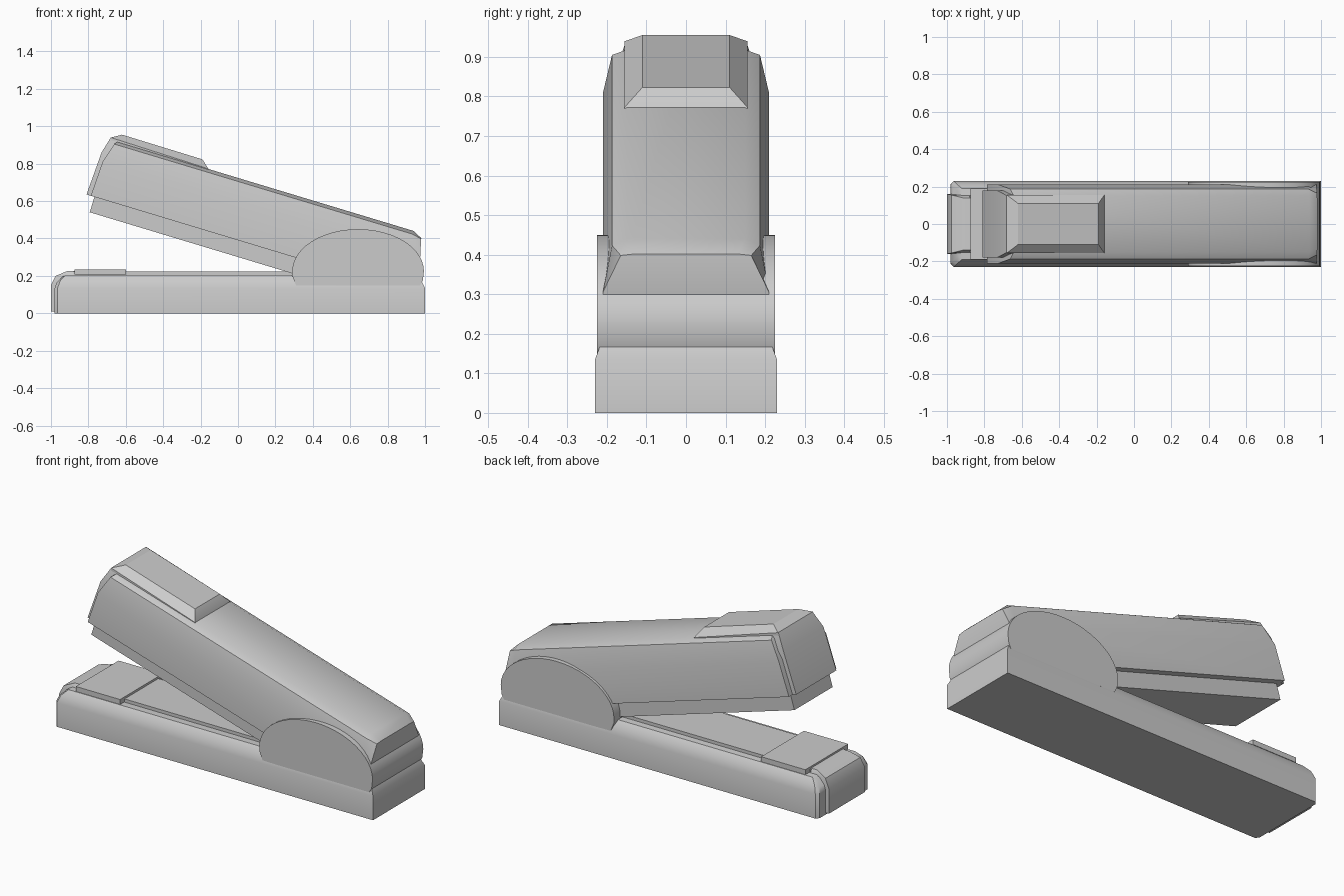
import bpy, math
from mathutils import Matrix

if "Cube" in bpy.data.objects:
    bpy.data.objects.remove(bpy.data.objects["Cube"])

TILT = Matrix.Rotation(math.atan2(0.289, 0.957), 4, 'Y')  # arm coordinates -> world


def make(name, verts, faces, matrix=None, angle=30):
    me = bpy.data.meshes.new(name)
    me.from_pydata(verts, [], faces)
    if matrix:
        me.transform(matrix)
    ob = bpy.data.objects.new(name, me)
    bpy.context.collection.objects.link(ob)
    bpy.ops.object.select_all(action='DESELECT')
    ob.select_set(True)
    bpy.context.view_layer.objects.active = ob
    bpy.ops.object.mode_set(mode='EDIT')
    bpy.ops.mesh.select_all(action='SELECT')
    bpy.ops.mesh.normals_make_consistent(inside=False)
    bpy.ops.object.mode_set(mode='OBJECT')
    bpy.ops.object.shade_smooth_by_angle(angle=math.radians(angle))
    return ob


def loft(name, rings, matrix=None, angle=30):
    """Bridge half sections (x, half width, z), mirrored in y, from front to rear."""
    k = len(rings[0])
    n = 2 * k
    verts, faces = [], []
    for r in rings:
        verts += [(x, w, z) for x, w, z in r] + [(x, -w, z) for x, w, z in reversed(r)]
    for i in range(len(rings) - 1):
        for j in range(n):
            a, b = i * n + j, i * n + (j + 1) % n
            faces.append((a, b, b + n, a + n))
    for o in (0, (len(rings) - 1) * n):
        for j in range(k - 1):
            faces.append((o + j, o + j + 1, o + n - 2 - j, o + n - 1 - j))
    return make(name, verts, faces, matrix, angle)


def ring(xs, section):
    return [(x, w, z) for x, (w, z) in zip(xs, section)]


def box(name, x0, x1, w, z0, z1, matrix=None):
    s = [(w, z0), (w, z1)]
    return loft(name, [ring([x0] * 2, s), ring([x1] * 2, s)], matrix)


# base with chamfered top edges
sec = [(.23, 0), (.23, .135), (.215, .175), (.19, .205)]
front = [(.213, 0), (.213, .135), (.2, .165), (.17, .195)]
loft("base", [ring([-.98, -.98, -.97, -.94], front),
              ring([-.965, -.965, -.95, -.92], sec),
              ring([1, 1, .98, .93], sec)])

# nose plate folding over into the top rail
loft("base_nose", [[(-1, .16, .01), (-1, .16, .15), (-.975, .155, .2), (-.915, .14, .225)],
                   [(-.87, .16, .01), (-.87, .16, .15), (-.87, .155, .2), (-.87, .14, .225)]])
box("base_rail", -.88, .4, .15, .15, .223)
box("anvil", -.875, -.6, .19, .207, .235)

# rounded hinge block
arc = [(.31, .15), (.29, .2), (.29, .225)]
for i in range(1, 24):
    a = math.pi * (1 - i / 24)
    arc.append((.642 + .352 * math.cos(a), .225 + .225 * math.sin(a)))
arc += [(.994, .225), (.988, .175), (.97, .14)]
m = len(arc)
make("hinge", [(x, s, z) for s in (-.225, .225) for x, z in arc],
     [tuple(range(m)), tuple(range(m, 2 * m))] +
     [(i, (i + 1) % m, (i + 1) % m + m, i + m) for i in range(m)])

# tilted arm body, tapered at the rear
arm = [(.21, .374), (.21, .565), (.187, .675), (.15, .693)]
tail = [(.21, .374), (.21, .574), (.165, .664), (.13, .668)]
loft("arm", [ring([-.935, -.927, -.895, -.88], arm),
             ring([.77, .80, .77, .77], arm),
             ring([.845, .845, .822, .822], tail)], TILT)

# magazine under the arm
box("magazine", -.915, .4, .17, .288, .45, TILT)

# raised press pad on top and plate down the front of the arm
pad = [(.158, .66), (.155, .703), (.11, .735)]
loft("press_pad", [ring([-.915, -.922, -.87], pad),
                   ring([-.355, -.375, -.42], [(.155, .66), (.155, .694), (.11, .733)])], TILT)
plate = [(.178, .374), (.178, .612), (.152, .703)]
loft("front_plate", [ring([-.959, -.947, -.923], plate),
                     ring([-.9, -.9, -.87], plate)], TILT)
